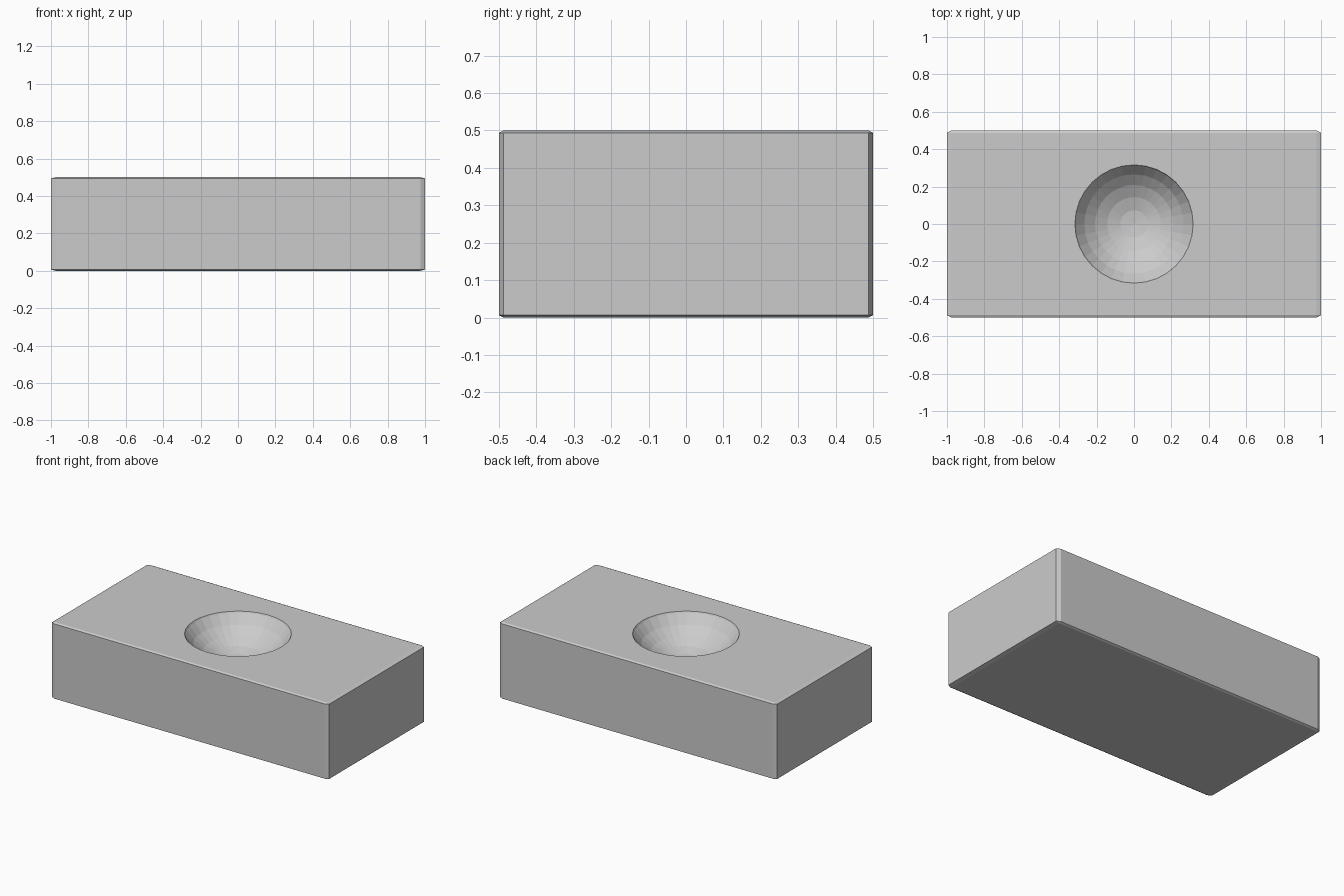
import bpy

if "Cube" in bpy.data.objects:
    bpy.data.objects.remove(bpy.data.objects["Cube"])

SIZE = (2.0, 1.0, 0.5)

# Block: unit cube bevelled before stretching, so the chamfer stretches with it
bpy.ops.mesh.primitive_cube_add(size=1, location=(0, 0, SIZE[2] / 2))
block = bpy.context.object
block.name = "block"
block.scale = SIZE
bevel = block.modifiers.new("edge_chamfer", 'BEVEL')
bevel.width = 0.0125
bevel.segments = 1
bevel.limit_method = 'NONE'

# Faceted ball that hollows out the round dish in the top
bpy.ops.mesh.primitive_uv_sphere_add(segments=32, ring_count=16, radius=0.375,
                                     location=(0, 0, 0.7))
cutter = bpy.context.object
cutter.name = "dish_cutter"
cutter.hide_render = True
cutter.display_type = 'WIRE'

dish = block.modifiers.new("dish", 'BOOLEAN')
dish.operation = 'DIFFERENCE'
dish.solver = 'EXACT'
dish.object = cutter

# Apply the modifiers and remove the cutter
bpy.ops.object.select_all(action='DESELECT')
block.select_set(True)
bpy.context.view_layer.objects.active = block
for name in [m.name for m in block.modifiers]:
    bpy.ops.object.modifier_apply(modifier=name)
bpy.data.objects.remove(cutter, do_unlink=True)
bpy.ops.object.transform_apply(location=False, rotation=False, scale=True)
